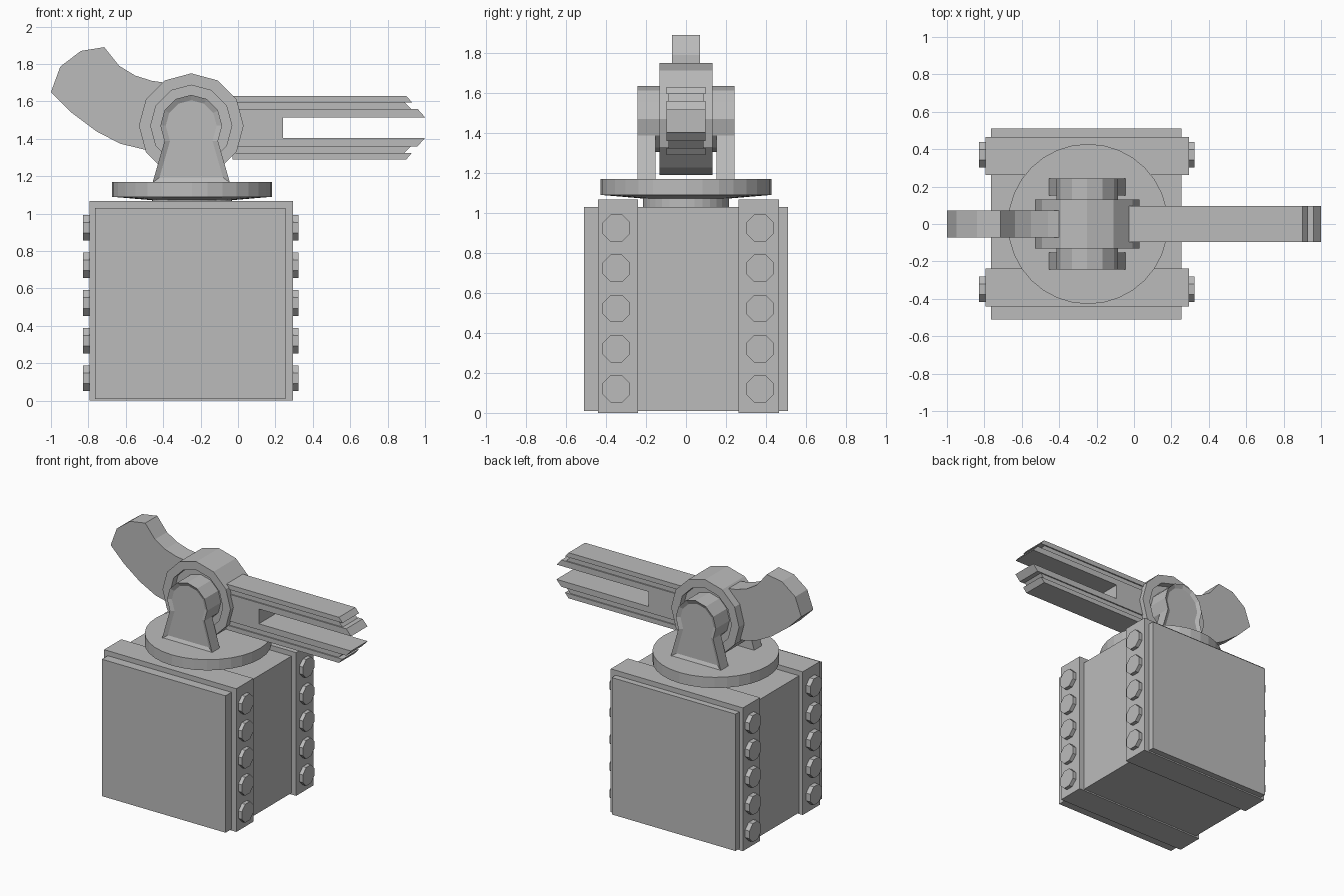
import bpy, bmesh, math
from mathutils import Matrix

if "Cube" in bpy.data.objects:
    bpy.data.objects.remove(bpy.data.objects["Cube"])

grey = bpy.data.materials.new("plain_grey")
grey.diffuse_color = (0.5, 0.5, 0.5, 1)
grey.use_nodes = True
grey.node_tree.nodes["Principled BSDF"].inputs["Base Color"].default_value = grey.diffuse_color

CX, PZ = -0.25, 1.47          # pivot x and height


def finish(name, bm):
    bmesh.ops.recalc_face_normals(bm, faces=bm.faces[:])
    me = bpy.data.meshes.new(name)
    bm.to_mesh(me)
    bm.free()
    me.materials.append(grey)
    ob = bpy.data.objects.new(name, me)
    bpy.context.collection.objects.link(ob)
    return ob


def box(name, x0, x1, y0, y1, z0, z1):
    return prism(name, [(x0, z0), (x1, z0), (x1, z1), (x0, z1)], y0, y1)


def prism(name, pts, y0, y1, inset=None):
    """Extrude an xz outline along y; optionally recess the face at y1."""
    bm = bmesh.new()
    a = [bm.verts.new((x, y0, z)) for x, z in pts]
    b = [bm.verts.new((x, y1, z)) for x, z in pts]
    n = len(pts)
    bm.faces.new(a)
    cap = bm.faces.new(b)
    for i in range(n):
        bm.faces.new((a[i], a[(i + 1) % n], b[(i + 1) % n], b[i]))
    bmesh.ops.recalc_face_normals(bm, faces=bm.faces[:])
    if inset:
        bmesh.ops.inset_region(bm, faces=[cap], thickness=inset[0],
                               depth=-inset[1], use_even_offset=True)
    return finish(name, bm)


def lathe(name, profile, n, loc, rot=None, phase=0.0):
    """Revolve (radius, height) points, closing both ends with flat caps."""
    bm = bmesh.new()
    rings = []
    for r, h in profile:
        rings.append([bm.verts.new((r * math.cos(phase + i * math.tau / n),
                                    r * math.sin(phase + i * math.tau / n), h))
                      for i in range(n)])
    for p, q in zip(rings, rings[1:]):
        for i in range(n):
            j = (i + 1) % n
            bm.faces.new((p[i], p[j], q[j], q[i]))
    bm.faces.new(rings[0])
    bm.faces.new(rings[-1])
    m = Matrix.Translation(loc)
    if rot:
        m = m @ Matrix.Rotation(math.radians(rot[1]), 4, rot[0])
    bm.transform(m)
    return finish(name, bm)


# Pedestal block with two wrapped bands
box("pedestal_core", -0.765, 0.255, -0.51, 0.51, 0.01, 1.03)
for side, yc in (("front", -0.34), ("back", 0.364)):
    box(side + "_band", -0.795, 0.295, yc - 0.101, yc + 0.101, 0, 1.067)
    # Rows of bolts on both ends of each band
    for i in range(5):
        z = 0.12 + i * 0.201
        lathe(f"{side}_bolt_{i}", [(0.074, -0.83), (0.074, 0.323)], 8,
              (0, yc + (0.006 if side == "back" else -0.008), z), ("Y", 90), math.pi / 8)

# Turntable
lathe("turntable", [(0.215, 1.02), (0.215, 1.072), (0.428, 1.09), (0.428, 1.17)],
      32, (-0.246, 0, 0))

# Keyhole brackets on either side of the hub
head = [(CX + 0.165 * math.sin(math.radians(a)), PZ + 0.165 * math.cos(math.radians(a)))
        for a in range(-120, 121, 30)]
outline = [(CX - 0.207, 1.165)] + head + [(CX + 0.207, 1.165)]
for side, s in (("front", -1), ("back", 1)):
    prism(side + "_bracket", outline, s * 0.152, s * 0.242, (0.028, 0.015))

# Hub drum with recessed ends, and the pin through it
lathe("hub", [(0.217, -0.08), (0.217, -0.132), (0.28, -0.132),
              (0.28, 0.132), (0.217, 0.132), (0.217, 0.08)], 12, (CX, 0, PZ), ("X", -90))
lathe("hub_pin", [(0.165, -0.155), (0.165, 0.155)], 12, (CX, 0, PZ), ("X", -90))

# Curved counterweight
prism("counterweight",
      [(-1.0, 1.65), (-0.95, 1.786), (-0.84, 1.87), (-0.715, 1.89), (-0.635, 1.79),
       (-0.55, 1.738), (-0.46, 1.71), (-0.39, 1.70), (-0.35, 1.62), (-0.40, 1.36),
       (-0.49, 1.34), (-0.63, 1.374), (-0.757, 1.44), (-0.89, 1.54)], -0.071, 0.071)

# Forked rail arm: solid root plus layered prongs mirrored about its centre line
AZ = 1.46
box("arm_root", -0.03, 0.24, -0.097, 0.097, AZ - 0.1, AZ + 0.1)
layers = [("inner_rail", 0.055, 0.1, 1.0, 0.96, 0.097),
          ("rail_groove", 0.1, 0.135, 0.925, 0.89, 0.088),
          ("outer_rail", 0.135, 0.17, 0.93, 0.9, 0.097)]
for side, s in (("upper", 1), ("lower", -1)):
    for name, d0, d1, tip0, tip1, w in layers:
        x0 = 0.24 if name == "inner_rail" else -0.03
        prism(f"{side}_{name}", [(x0, AZ + s * d0), (tip0, AZ + s * d0),
                                 (tip1, AZ + s * d1), (x0, AZ + s * d1)], -w, w)
